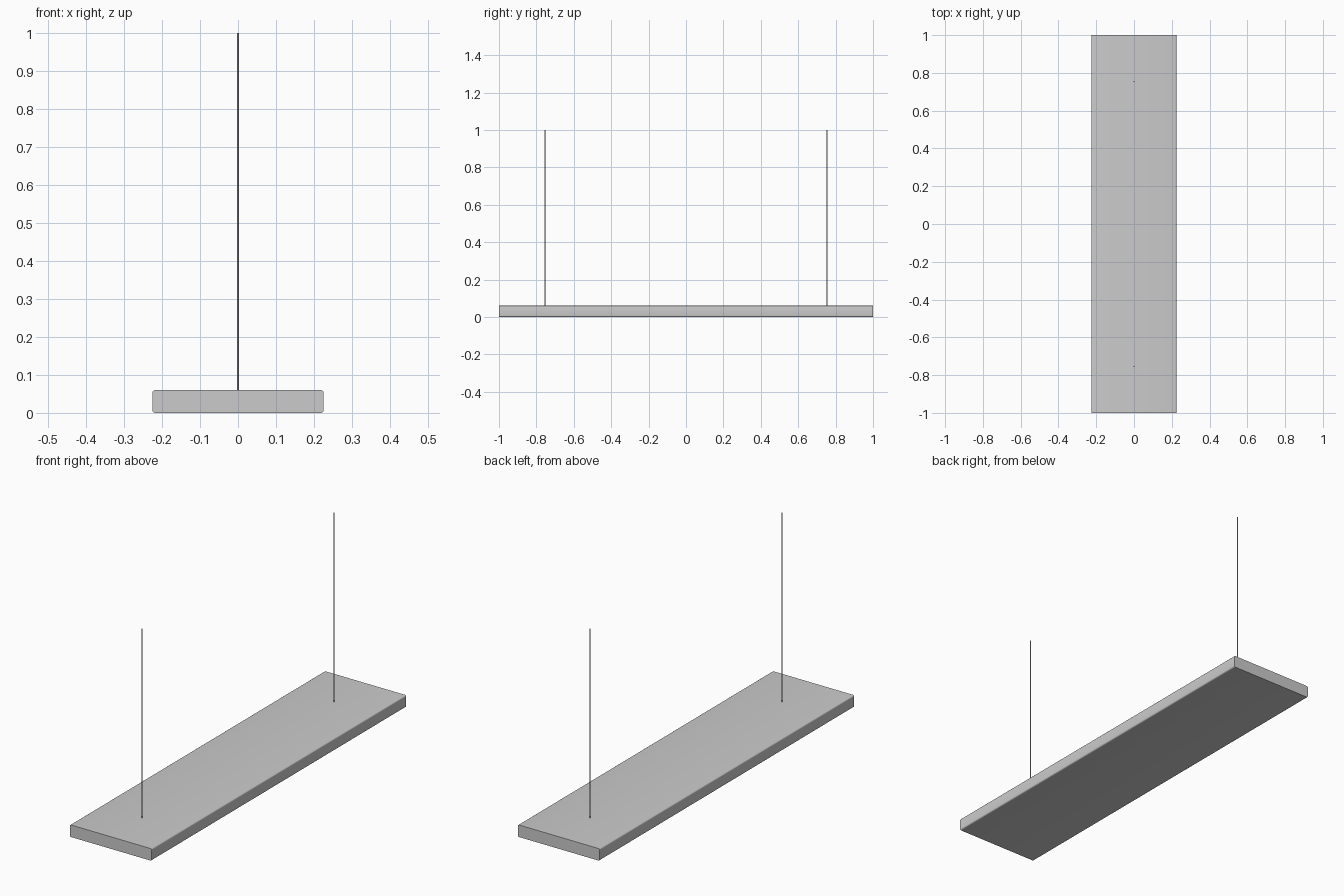
import bpy, bmesh
from math import radians

if "Cube" in bpy.data.objects:
    bpy.data.objects.remove(bpy.data.objects["Cube"])

LENGTH, WIDTH, HEIGHT = 2.0, 0.45, 0.06
CABLE_Y, CABLE_R = 0.755, 0.0025


def finish(bm, name):
    mesh = bpy.data.meshes.new(name)
    bm.to_mesh(mesh)
    bm.free()
    obj = bpy.data.objects.new(name, mesh)
    bpy.context.collection.objects.link(obj)
    bpy.ops.object.select_all(action='DESELECT')
    obj.select_set(True)
    bpy.context.view_layer.objects.active = obj
    bpy.ops.object.shade_smooth_by_angle(angle=radians(40))
    return obj


# Lamp panel: flat ends, long edges rounded
bm = bmesh.new()
bmesh.ops.create_cube(bm, size=1)
bmesh.ops.scale(bm, vec=(WIDTH, LENGTH, HEIGHT), verts=bm.verts)
bmesh.ops.translate(bm, vec=(0, 0, HEIGHT / 2), verts=bm.verts)
long_edges = [e for e in bm.edges
              if abs(e.verts[0].co.y - e.verts[1].co.y) > 1]
bmesh.ops.bevel(bm, geom=long_edges, offset=0.007, segments=4,
                profile=0.5, affect='EDGES')
finish(bm, "lamp_panel")


# Two thin suspension cables rising from the panel top
def cable(name, y):
    bottom, top = HEIGHT - 0.002, 1.0
    bm = bmesh.new()
    bmesh.ops.create_cone(bm, cap_ends=True, segments=12, radius1=CABLE_R,
                          radius2=CABLE_R, depth=top - bottom)
    bmesh.ops.translate(bm, vec=(0, y, (top + bottom) / 2), verts=bm.verts)
    finish(bm, name)


for label, side in (("front", -1), ("back", 1)):
    cable(label + "_cable", side * CABLE_Y)
